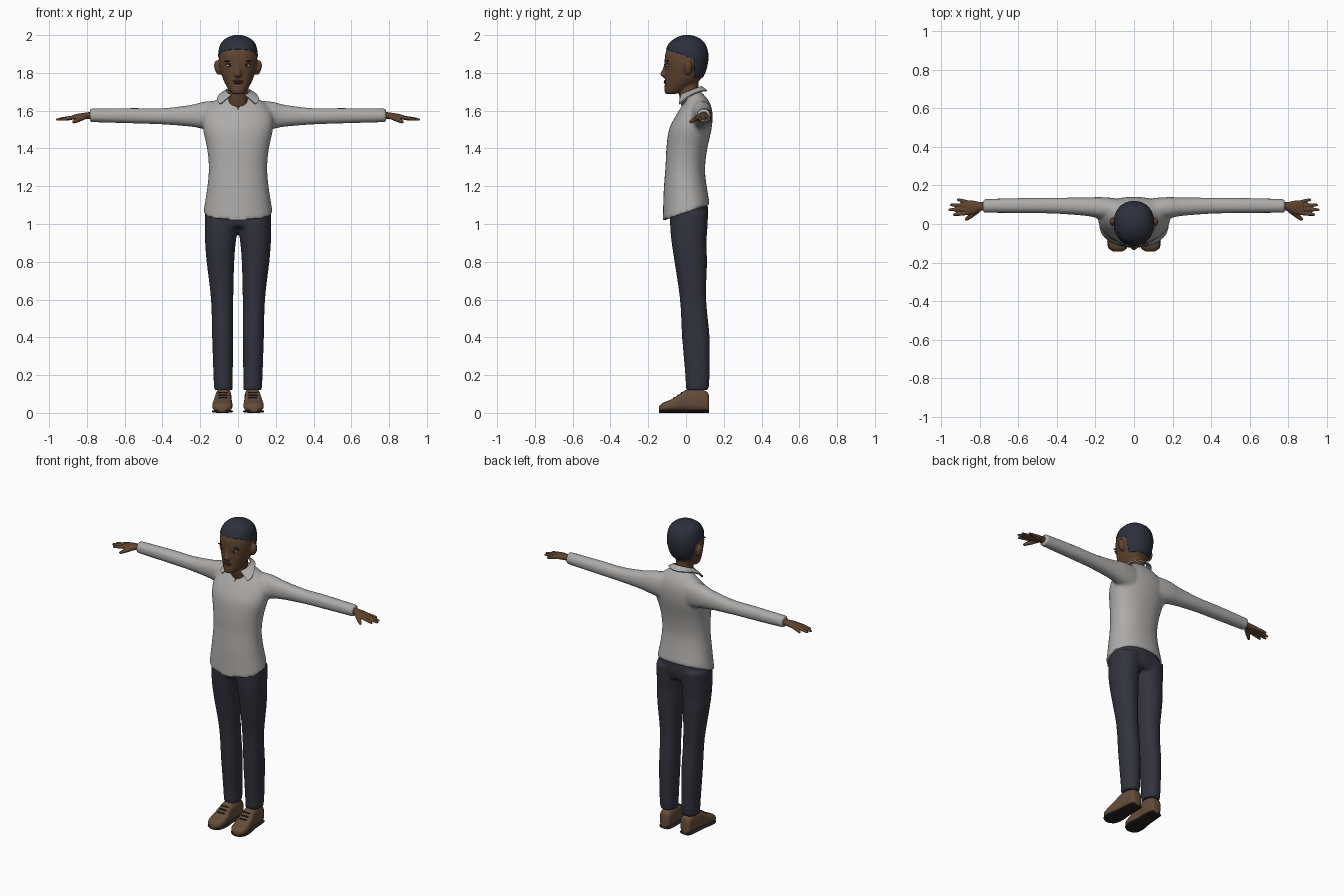
import bpy, bmesh
from math import sin, cos, pi, radians
from mathutils import Vector, Matrix

cube = bpy.data.objects.get("Cube")
if cube:
    bpy.data.objects.remove(cube, do_unlink=True)


def material(name, *rgb):
    m = bpy.data.materials.new(name)
    m.use_nodes = True
    m.diffuse_color = (*rgb, 1)
    bsdf = m.node_tree.nodes["Principled BSDF"]
    bsdf.inputs["Base Color"].default_value = (*rgb, 1)
    bsdf.inputs["Roughness"].default_value = 0.8
    return m


SKIN = material("brown skin", .115, .058, .03)
LIPS = material("dark lips", .085, .035, .024)
HAIR = material("dark blue hair", .026, .029, .045)
SHIRT = material("light grey shirt", .42, .41, .4)
TROUSERS = material("navy trousers", .032, .033, .047)
LEATHER = material("brown leather", .13, .075, .042)
SOLE = material("dark sole", .02, .016, .014)
WHITE = material("eye white", .55, .53, .5)
IRIS = material("dark iris", .012, .009, .008)
SIDES = ((1, "left"), (-1, "right"))


def finish(name, bm, mat):
    bmesh.ops.recalc_face_normals(bm, faces=bm.faces)
    mesh = bpy.data.meshes.new(name)
    bm.to_mesh(mesh)
    bm.free()
    mesh.materials.append(mat)
    ob = bpy.data.objects.new(name, mesh)
    bpy.context.collection.objects.link(ob)
    return ob


def catmull(rows, steps=5):
    """Smoothly fill in stations between the given ones."""
    out = []
    last = len(rows) - 1
    for i in range(last):
        a, b, c, d = rows[max(i - 1, 0)], rows[i], rows[i + 1], rows[min(i + 2, last)]
        for s in range(steps):
            t = s / steps
            out.append([q + .5 * t * (r - p + t * (2 * p - 5 * q + 4 * r - w + t * (3 * (q - r) + w - p)))
                        for p, q, r, w in zip(a, b, c, d)])
    return out + [list(rows[last])]


def loft(name, rings, mat, power=2.2, sides=32):
    """Skin a list of (centre, u axis, v axis) rounded rings and cap the ends."""
    bm = bmesh.new()
    bend = lambda v: (1 if v > 0 else -1) * abs(v) ** (2 / power)
    loops = []
    for centre, u, v in rings:
        angles = [2 * pi * k / sides for k in range(sides)]
        loops.append([bm.verts.new(centre + u * bend(cos(a)) + v * bend(sin(a))) for a in angles])
    for low, high in zip(loops, loops[1:]):
        for k in range(sides):
            n = (k + 1) % sides
            bm.faces.new((low[k], low[n], high[n], high[k]))
    bm.faces.new(loops[0])
    bm.faces.new(loops[-1])
    return finish(name, bm, mat)


def upright(name, rows, mat, side=1):
    """Rows: height, centre x, half width, front y, back y, backward rise."""
    rings = [(Vector((side * x, (f + b) / 2, z)), Vector((w, 0, 0)), Vector((0, (b - f) / 2, rise)))
             for z, x, w, f, b, rise in catmull(rows)]
    return loft(name, rings, mat)


def sideways(name, rows, mat, side):
    """Rows: x, centre y, centre z, half depth, half height."""
    rings = [(Vector((side * x, y, z)), Vector((0, ry, 0)), Vector((0, 0, rz)))
             for x, y, z, ry, rz in catmull(rows)]
    return loft(name, rings, mat)


def tube(name, start, end, r, mat, taper=.75):
    a, b = Vector(start), Vector(end)
    axis = (b - a).normalized()
    u = axis.orthogonal().normalized()
    v = axis.cross(u)
    stations = [(0, 1), (.5, .95), (.85, taper), (.95, taper * .8), (1, taper * .3)]
    return loft(name, [(a.lerp(b, t), u * r * s, v * r * s) for t, s in stations], mat, 2, 12)


def ellipsoid(name, at, size, mat, turn=0):
    bm = bmesh.new()
    m = Matrix.Translation(at) @ Matrix.Rotation(turn, 4, "Y") @ Matrix.Diagonal((*size, 1))
    bmesh.ops.create_uvsphere(bm, u_segments=20, v_segments=12, radius=1, matrix=m)
    return finish(name, bm, mat)


def apply_modifiers(ob):
    bpy.ops.object.select_all(action="DESELECT")
    ob.select_set(True)
    bpy.context.view_layer.objects.active = ob
    for mod in list(ob.modifiers):
        bpy.ops.object.modifier_apply(modifier=mod.name)


def fuse(name, parts, voxel, rounds, *mats):
    """Merge overlapping parts into one softly blended skin."""
    bpy.ops.object.select_all(action="DESELECT")
    for p in parts:
        p.select_set(True)
    ob = parts[0]
    bpy.context.view_layer.objects.active = ob
    bpy.ops.object.join()
    remesh = ob.modifiers.new("blend", "REMESH")
    remesh.mode, remesh.voxel_size = "VOXEL", voxel
    soft = ob.modifiers.new("soften", "SMOOTH")
    soft.factor, soft.iterations = .5, rounds
    apply_modifiers(ob)
    ob.name = ob.data.name = name
    ob.data.materials.clear()
    for m in mats:
        ob.data.materials.append(m)
    return ob


def paint(ob, planes, rule, swell=0):
    """Cut clean borders, then give faces matching the rule the second colour."""
    bm = bmesh.new()
    bm.from_mesh(ob.data)
    for point, normal in planes:
        bmesh.ops.bisect_plane(bm, geom=bm.verts[:] + bm.edges[:] + bm.faces[:], dist=.0001,
                               plane_co=point, plane_no=normal)
    for f in bm.faces:
        f.material_index = int(rule(f.calc_center_median()))
    bm.normal_update()
    inner = [v for v in bm.verts if all(f.material_index for f in v.link_faces)]
    for v, n in [(v, v.normal.copy()) for v in inner]:
        v.co += n * swell
    bm.to_mesh(ob.data)
    bm.free()


# Shirt: torso and sleeves blended, with an open neck
torso = [(1.06, 0, .184, -.123, .126, .043), (1.2, 0, .162, -.118, .107, .02), (1.3, 0, .155, -.109, .101, 0),
         (1.4, 0, .164, -.104, .113, 0), (1.5, 0, .185, -.09, .135, 0), (1.57, 0, .185, -.056, .141, 0),
         (1.62, 0, .16, -.025, .134, 0), (1.66, 0, .112, 0, .115, 0), (1.7, 0, .06, 0, .08, 0)]
sleeve = [(.1, .08, 1.57, .055, .082), (.18, .085, 1.575, .055, .073), (.25, .09, 1.573, .048, .058),
          (.4, .095, 1.57, .042, .043), (.55, .096, 1.573, .04, .041), (.785, .094, 1.575, .036, .036)]
parts = [upright("torso", torso, SHIRT)]
parts += [sideways("sleeve", sleeve, SHIRT, s) for s, _ in SIDES]
shirt = fuse("shirt", parts, .01, 6, SHIRT, SKIN)
paint(shirt, [((0, 0, 1.602), (1.8 * s, 0, 1)) for s, _ in SIDES],
      lambda c: c.z - 1.602 > 1.8 * abs(c.x) and c.y < .03)

# Collar: a folded strip that runs round the back to two points
bm = bmesh.new()
edges = []
for k in range(33):
    a = radians(145) * (k / 16 - 1)
    f = (1 - cos(a)) / 2
    top = (.06 * sin(a), .022 + .058 * cos(a), 1.728 - .05 * f)
    low = ((.085 + .1 * f ** 3) * sin(a), .03 + .08 * cos(a), 1.705 - .085 * f * f)
    edges.append((bm.verts.new(top), bm.verts.new(low)))
for p, q in zip(edges, edges[1:]):
    bm.faces.new((p[0], q[0], q[1], p[1]))
collar = finish("collar", bm, SHIRT)
thick = collar.modifiers.new("thickness", "SOLIDIFY")
thick.thickness, thick.offset = .008, 0
apply_modifiers(collar)

# Trousers: hips and two legs
hips = [(1.11, 0, .162, -.085, .112, .02), (1.04, 0, .172, -.086, .118, 0), (.985, 0, .165, -.075, .105, 0)]
leg = [(1.06, .085, .09, -.086, .118, 0), (.97, .089, .086, -.083, .113, 0), (.9, .093, .081, -.076, .108, 0),
       (.8, .093, .073, -.061, .111, 0), (.6, .084, .059, -.032, .107, 0), (.4, .081, .056, -.021, .125, 0),
       (.2, .079, .051, -.004, .125, 0), (.12, .078, .049, 0, .119, 0)]
parts = [upright("hips", hips, TROUSERS)] + [upright("leg", leg, TROUSERS, s) for s, _ in SIDES]
fuse("trousers", parts, .01, 4, TROUSERS)

# Head, neck, nose and ears in one skin, with cropped hair
skull = [(1.687, 0, .024, -.105, -.06, 0), (1.7, 0, .042, -.113, -.02, 0), (1.73, 0, .061, -.113, .03, 0),
         (1.76, 0, .076, -.112, .072, 0), (1.8, 0, .09, -.111, .098, 0), (1.85, 0, .1, -.113, .112, 0),
         (1.9, 0, .101, -.11, .115, 0), (1.95, 0, .09, -.09, .1, 0), (1.98, 0, .062, -.056, .07, 0),
         (1.996, 0, .02, -.015, .03, 0)]
neck = [(1.61, 0, .058, -.02, .09, 0), (1.68, 0, .051, -.036, .068, 0), (1.78, 0, .052, -.04, .066, 0)]
nose = [(1.865, 0, .008, -.113, -.08, 0), (1.825, 0, .011, -.122, -.08, 0), (1.792, 0, .022, -.136, -.08, 0),
        (1.776, 0, .016, -.12, -.08, 0)]
parts = [upright("skull", skull, SKIN), upright("neck", neck, SKIN), upright("nose", nose, SKIN)]
parts += [ellipsoid("ear", (s * .107, .012, 1.828), (.018, .022, .04), SKIN, s * .2) for s, _ in SIDES]
head = fuse("head", parts, .006, 2, SKIN, HAIR)
paint(head, [((0, -.11, 1.927), (0, .35, 1)), ((0, .042, 1.8), (0, 1, 0)), ((0, 0, 1.775), (0, 0, 1))],
      lambda c: c.z > 1.927 - .35 * (c.y + .11) or (c.y > .042 and c.z > 1.775), .004)

# Mouth
ellipsoid("upper_lip", (0, -.108, 1.756), (.03, .009, .006), LIPS)
ellipsoid("lower_lip", (0, -.108, 1.747), (.025, .01, .006), LIPS)

# Shoe stations: y, centre x, half width, top height
shoe = [(.123, .075, .02, .08), (.111, .075, .036, .112), (.05, .076, .042, .13), (0, .079, .043, .122),
        (-.05, .081, .05, .088), (-.09, .083, .053, .066), (-.125, .084, .045, .052), (-.143, .085, .02, .036)]


def shoe_part(name, s, mat, bottom, height, grow):
    rings = [(Vector((s * x, y, (bottom + height(z)) / 2)), Vector((w + grow, 0, 0)),
              Vector((0, 0, (height(z) - bottom) / 2))) for y, x, w, z in catmull(shoe)]
    return loft(name, rings, mat, 2.8)


for s, label in SIDES:
    # Eyes and brows
    ellipsoid(label + "_eye", (s * .047, -.097, 1.839), (.017, .01, .007), WHITE)
    ellipsoid(label + "_iris", (s * .046, -.104, 1.839), (.0065, .005, .0065), IRIS)
    ellipsoid(label + "_eyelid", (s * .047, -.098, 1.847), (.02, .01, .003), LIPS)
    ellipsoid(label + "_brow", (s * .05, -.099, 1.863), (.025, .008, .004), HAIR, s * .08)

    # Hand: palm, four spread fingers and a thumb
    palm = [(.765, .094, 1.575, .024, .022), (.8, .092, 1.573, .023, .018), (.84, .087, 1.569, .035, .016),
            (.878, .085, 1.565, .036, .011)]
    parts = [sideways("palm", palm, SKIN, s)]
    for y, reach, spread in ((.057, .942, .048), (.076, .965, .074), (.095, .957, .1), (.112, .92, .128)):
        parts.append(tube("finger", (s * .86, y, 1.566), (s * reach, spread, 1.552), .0105, SKIN))
    parts.append(tube("thumb", (s * .805, .075, 1.57), (s * .876, .02, 1.538), .0135, SKIN))
    fuse(label + "_hand", parts, .004, 1, SKIN)

    # Shoe: upper, sole and laces
    shoe_part(label + "_shoe", s, LEATHER, .008, lambda z: z, 0)
    shoe_part(label + "_sole", s, SOLE, 0, lambda z: .016, .003)
    for k in range(3):
        y, z = -.022 - .02 * k, .111 - .014 * k
        tube(label + "_lace", (s * .08 - .024, y, z - .004), (s * .08 + .024, y, z - .004), .005, SOLE, 1)

# Smooth shading with crisp hems and borders
bpy.ops.object.select_all(action="DESELECT")
for ob in bpy.context.scene.objects:
    if ob.type == "MESH":
        ob.select_set(True)
        bpy.context.view_layer.objects.active = ob
bpy.ops.object.shade_smooth_by_angle(angle=radians(50))
